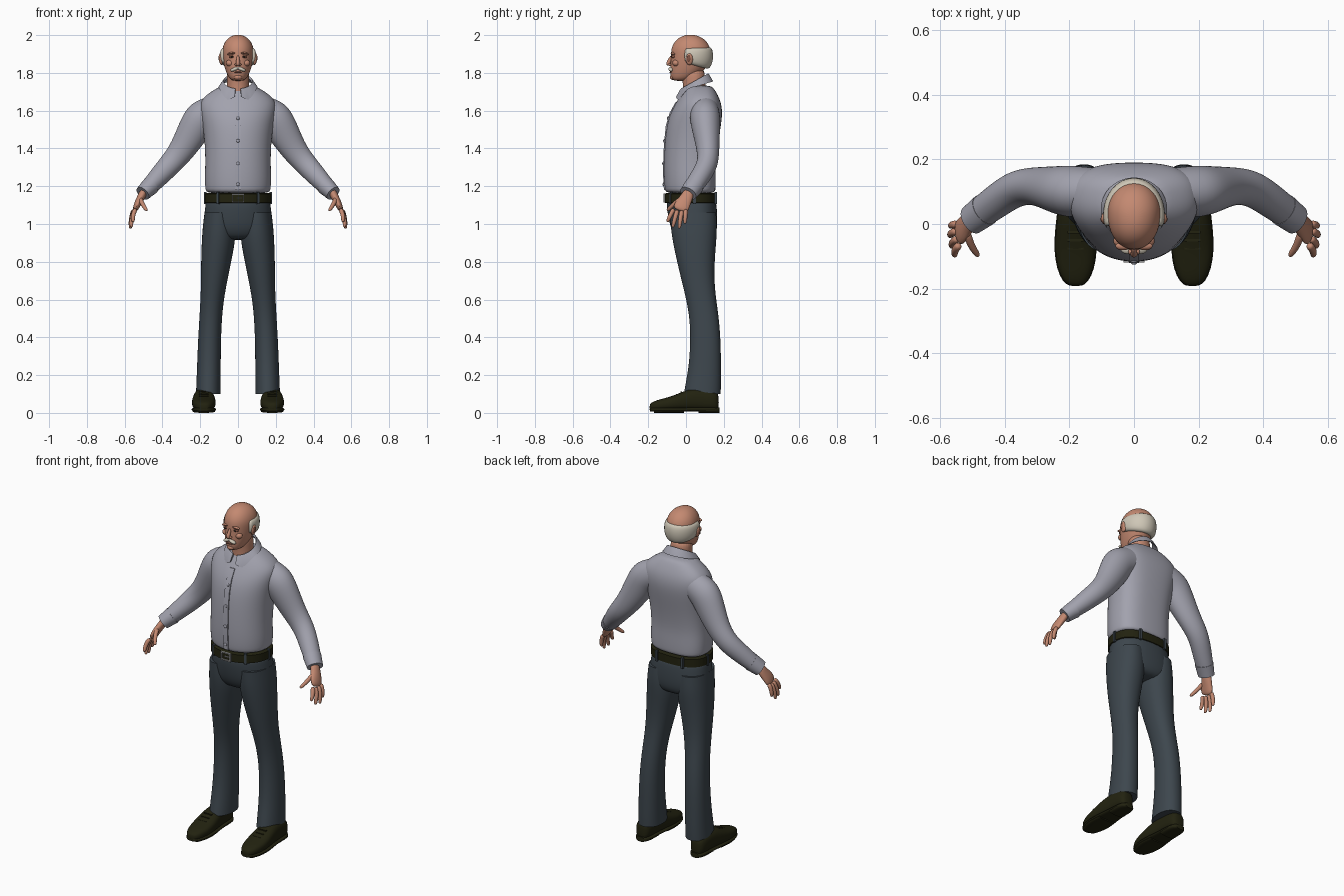
import bpy
import bmesh
from math import sin, cos, pi, radians, copysign
from mathutils import Vector, Matrix

if "Cube" in bpy.data.objects:
    bpy.data.objects.remove(bpy.data.objects["Cube"], do_unlink=True)


def material(name, r, g, b):
    mat = bpy.data.materials.new(name)
    mat.use_nodes = True
    mat.diffuse_color = (r, g, b, 1)
    shader = next(n for n in mat.node_tree.nodes if n.type == 'BSDF_PRINCIPLED')
    shader.inputs["Base Color"].default_value = (r, g, b, 1)
    return mat


SKIN = material("skin", .55, .25, .165)
SHIRT = material("shirt grey", .36, .36, .42)
PANTS = material("trouser slate", .047, .062, .075)
LEATHER = material("dark olive leather", .016, .016, .005)
HAIR = material("pale hair", .62, .57, .47)
METAL = material("metal", .3, .3, .3)
BROWN = material("shaded skin", .25, .1, .065)
EYE = material("eye dark", .03, .02, .015)


def finish(name, bm, mat, mirror=False, sub=0, sharp=True):
    bmesh.ops.recalc_face_normals(bm, faces=bm.faces)
    mesh = bpy.data.meshes.new(name)
    bm.to_mesh(mesh)
    bm.free()
    mesh.materials.append(mat)
    mesh.shade_smooth()
    if sharp:
        mesh.set_sharp_from_angle(angle=radians(50))
    obj = bpy.data.objects.new(name, mesh)
    bpy.context.scene.collection.objects.link(obj)
    if mirror:
        obj.modifiers.new("mirror", 'MIRROR')
    if sub:
        mod = obj.modifiers.new("smooth", 'SUBSURF')
        mod.levels = mod.render_levels = sub
    return obj


def loft(name, rings, mat, mirror=False, sub=2, crisp=False):
    """Skin closed rings of points and cap both ends."""
    bm = bmesh.new()
    rows = [[bm.verts.new(p) for p in ring] for ring in rings]
    n = len(rows[0])
    for a, b in zip(rows, rows[1:]):
        for i in range(n):
            j = (i + 1) % n
            bm.faces.new((a[i], a[j], b[j], b[i]))
    crease = bm.edges.layers.float.new("crease_edge")
    for row in (rows[0], rows[-1]):
        cap = bm.faces.new(row)
        if crisp:
            for e in cap.edges:
                e[crease] = 1
    return finish(name, bm, mat, mirror, sub, crisp or not sub)


def power(v, p):
    return copysign(abs(v) ** (2 / p), v)


def level(z, half, front, back, cx=0, p=2, n=24):
    """Horizontal ring; p squares off the back half."""
    mid = front + (back - front) * .55
    ring = []
    for i in range(n):
        c, s = cos(2 * pi * i / n), sin(2 * pi * i / n)
        q = p if s > 0 else 2.1
        depth = back - mid if s > 0 else mid - front
        ring.append(Vector((cx + half * power(c, q), mid + depth * power(s, q), z)))
    return ring


def tube(points, n=16):
    """Rings (x, y, z, thickness, width along y) square to their path."""
    centres = [Vector(p[:3]) for p in points]
    rings = []
    for i, p in enumerate(points):
        t = (centres[min(i + 1, len(points) - 1)] - centres[max(i - 1, 0)]).normalized()
        v = Vector((0, 1, 0))
        v = (v - t * v.dot(t)).normalized()
        u = v.cross(t)
        rings.append([centres[i] + u * p[3] * cos(2 * pi * k / n)
                      + v * p[4] * sin(2 * pi * k / n) for k in range(n)])
    return rings


def blob(name, loc, size, mat, mirror=False, turn=0):
    bm = bmesh.new()
    bmesh.ops.create_uvsphere(bm, u_segments=20, v_segments=12, radius=1)
    bm.transform(Matrix.Translation(loc) @ Matrix.Rotation(turn, 4, 'Y')
                 @ Matrix.Diagonal((*size, 1)))
    return finish(name, bm, mat, mirror, sharp=False)


def box(name, loc, size, mat, mirror=False, turn=0):
    bm = bmesh.new()
    bmesh.ops.create_cube(bm, size=1)
    bm.transform(Matrix.Translation(loc) @ Matrix.Rotation(turn, 4, 'Z')
                 @ Matrix.Diagonal((*size, 1)))
    return finish(name, bm, mat, mirror)


# Shirt body
torso = [(1.16, .166, -.104, .152), (1.18, .175, -.114, .158), (1.25, .177, -.118, .158),
         (1.32, .174, -.118, .156), (1.42, .176, -.114, .168), (1.52, .188, -.104, .186),
         (1.59, .203, -.083, .194), (1.645, .205, -.052, .186), (1.685, .168, -.028, .168),
         (1.715, .12, -.01, .15), (1.735, .08, 0, .13)]
loft("shirt_body", [level(*r, p=2.7) for r in torso], SHIRT)

# Button strip and buttons
strip = [[(x, f + d, z) for x, d in ((-.016, .012), (-.016, -.003), (.016, -.003), (.016, .012))]
         for z, _, f, _ in torso[1:8]]
loft("shirt_placket", strip, SHIRT, sub=0)
for z, y in ((1.21, -.119), (1.32, -.121), (1.44, -.116), (1.56, -.096)):
    blob("shirt_button", (0, y, z), (.009, .005, .009), SHIRT)

# Sleeves and cuffs
loft("sleeve", tube([
    (.12, .1, 1.6, .085, .075), (.195, .1, 1.568, .096, .083), (.228, .105, 1.51, .09, .077),
    (.295, .118, 1.39, .07, .06), (.36, .116, 1.315, .061, .057), (.42, .075, 1.25, .055, .054),
    (.475, .035, 1.19, .045, .05), (.5, .015, 1.168, .04, .047)]), SHIRT, True, crisp=True)
loft("cuff", tube([(.462, .044, 1.203, .05, .053), (.483, .028, 1.183, .046, .051),
                   (.504, .012, 1.162, .042, .048)]), SHIRT, True, crisp=True)

# Folded collar with two points
collar = []
for k in range(-34, 35):
    a = radians(k * 5)
    s, c, turn = sin(a), cos(a), abs(k * 5)
    top = 1.757 + .04 * c
    low = 1.725 + .03 * max(c, 0) - .1 * max(-c, 0) ** 2
    if turn > 145:
        low += (turn - 145) * .0018
    collar.append([(r * s, .045 + (r - .004) * c, z) for r, z in
                   ((.071, top - .01), (.076, top), (.082, top - .006),
                    (.103, low), (.095, low + .002))])
loft("collar", collar, SHIRT, sub=0)

# Neck and head
loft("neck", [level(1.66, .062, -.02, .11), level(1.72, .06, -.015, .105),
              level(1.77, .06, -.02, .1), level(1.83, .06, -.03, .1)], SKIN)
head = [(1.757, .028, -.066, .0), (1.772, .047, -.08, .04), (1.8, .062, -.084, .085),
        (1.84, .075, -.083, .115), (1.885, .083, -.08, .13), (1.93, .085, -.08, .132),
        (1.968, .069, -.06, .11), (1.992, .043, -.03, .077), (2.002, .014, .005, .04)]
loft("head", [level(*r) for r in head], SKIN)

# Facial features
loft("nose", tube([(0, -.072, 1.892, .007, .008), (0, -.084, 1.872, .009, .01),
                   (0, -.096, 1.85, .012, .012), (0, -.09, 1.838, .011, .01)], 12), SKIN)
blob("nostril", (.01, -.086, 1.844), (.008, .009, .007), SKIN, True)
blob("brow_ridge", (.034, -.068, 1.902), (.024, .011, .008), SKIN, True, radians(8))
blob("eyebrow", (.034, -.073, 1.903), (.021, .008, .004), BROWN, True, radians(8))
blob("eye_socket", (.033, -.066, 1.886), (.016, .011, .009), BROWN, True)
blob("eye", (.033, -.07, 1.886), (.01, .009, .0055), EYE, True)
blob("cheek", (.042, -.052, 1.852), (.022, .02, .018), SKIN, True)
blob("moustache", (.018, -.08, 1.82), (.024, .013, .0095), HAIR, True, radians(22))
blob("mouth", (0, -.08, 1.803), (.022, .008, .004), BROWN)
blob("chin", (0, -.07, 1.777), (.022, .016, .014), SKIN)
blob("ear", (.091, .018, 1.872), (.01, .019, .031), SKIN, True, radians(8))
blob("ear_hollow", (.098, .015, 1.874), (.005, .01, .018), BROWN, True, radians(8))

# Hair fringe around the back of the head
hair = []
for k in range(-11, 12):
    a = radians(k * 10.2)
    side = abs(k) / 11
    low, top = 1.82 + .035 * side ** 2, 1.938 - .006 * side
    mid, tall = (low + top) / 2, (top - low) / 2
    ring = []
    for i in range(12):
        b = 2 * pi * i / 12
        out = .022 * power(cos(b), 2.6) - .022
        out -= .012 * max(0, -sin(b)) * (1 - side)
        ring.append(((.097 + out) * sin(a), .03 + (.115 + out) * cos(a),
                     mid + tall * power(sin(b), 2.6)))
    hair.append(ring)
loft("hair_fringe", hair, HAIR, sub=1)

# Hands
loft("palm", tube([(.495, .018, 1.18, .022, .029), (.514, .004, 1.14, .021, .033),
                   (.533, -.02, 1.105, .019, .043), (.547, -.032, 1.068, .013, .041)]), SKIN, True)
fingers = {"index": ((.541, -.064, 1.08), (.555, -.098, 1.012)),
           "middle": ((.547, -.045, 1.075), (.564, -.07, .984)),
           "ring": ((.55, -.022, 1.073), (.569, -.036, .978)),
           "little": ((.548, 0, 1.078), (.566, -.006, 1.003)),
           "thumb": ((.517, -.025, 1.135), (.483, -.098, 1.072))}
for label, (root, tip) in fingers.items():
    a, b = Vector(root), Vector(tip)
    bend = Vector((.007, 0, .004))
    path = [(*(a.lerp(b, t) + bend * sin(pi * t)), r, r)
            for t, r in ((0, .013), (.35, .0125), (.7, .0115), (.95, .0095), (1.02, .005))]
    loft(label + "_finger", tube(path, 10), SKIN, True)

# Belt, buckle and loops
loft("belt", [level(z, .175 - d, -.112 + d, .162 - d, p=2.5, n=64)
              for z, d in ((1.11, .006), (1.113, 0), (1.16, 0), (1.163, .006))], LEATHER, sub=0)
for z in (1.116, 1.158):
    box("buckle_bar", (0, -.115, z), (.064, .01, .007), METAL)
box("buckle_side", (.029, -.115, 1.137), (.007, .01, .042), METAL, True)
box("buckle_pin", (.006, -.116, 1.137), (.03, .008, .006), METAL)
for x, y, turn in ((.105, -.079, 30), (.174, .045, 90), (.085, .157, 0)):
    box("belt_loop", (x, y, 1.137), (.014, .014, .064), PANTS, True, radians(turn))

# Trousers
loft("trouser_seat", [level(z, h, f, b, p=2.4) for z, h, f, b in (
    (1.15, .166, -.1, .153), (1.1, .174, -.104, .163), (1.04, .181, -.096, .167),
    (.985, .184, -.084, .166), (.945, .165, -.065, .157), (.915, .11, -.035, .13))], PANTS)
loft("trouser_leg", [level(z, h, f, b, cx, 2.2) for z, cx, h, f, b in (
    (1.06, .1, .078, -.085, .16), (.98, .1, .088, -.082, .166), (.9, .104, .089, -.07, .16),
    (.8, .116, .08, -.048, .152), (.7, .126, .07, -.024, .15), (.6, .137, .062, .001, .16),
    (.5, .145, .06, .019, .175), (.38, .151, .061, .023, .184), (.25, .154, .063, .015, .186),
    (.15, .156, .065, -.004, .186), (.1, .157, .066, -.012, .184))],
    PANTS, True, crisp=True)


# Shoes
def slice_y(y, half, low, top, n=20):
    ring = []
    for i in range(n):
        c, s = cos(2 * pi * i / n), sin(2 * pi * i / n)
        ring.append((.181 + half * power(c, 2.6), y,
                     (low + top) / 2 + (top - low) / 2 * power(s, 2.6)))
    return ring


shoe = [(-.193, .016, .045), (-.18, .037, .058), (-.14, .056, .072), (-.08, .065, .086),
        (-.02, .062, .112), (.04, .054, .132), (.1, .05, .13), (.155, .046, .115), (.174, .025, .1)]
loft("shoe_upper", [slice_y(y, h, .012, t) for y, h, t in shoe], LEATHER, True)
loft("shoe_sole", [slice_y(y, h + .003, .006 if y < 0 else .008, .03) for y, h, t in shoe],
     LEATHER, True, sub=1)
loft("shoe_heel", [slice_y(y, h, 0, .03) for y, h in
                   ((.065, .05), (.12, .05), (.16, .045), (.177, .026))],
     LEATHER, True, sub=1, crisp=True)
loft("shoe_ball", [slice_y(y, h, 0, .02) for y, h in
                   ((-.17, .038), (-.13, .057), (-.07, .064), (-.01, .056))],
     LEATHER, True, sub=1, crisp=True)
for y, z in ((-.075, .084), (-.05, .096), (-.025, .108)):
    box("shoe_lace", (.181, y, z), (.05, .008, .009), LEATHER, True)
